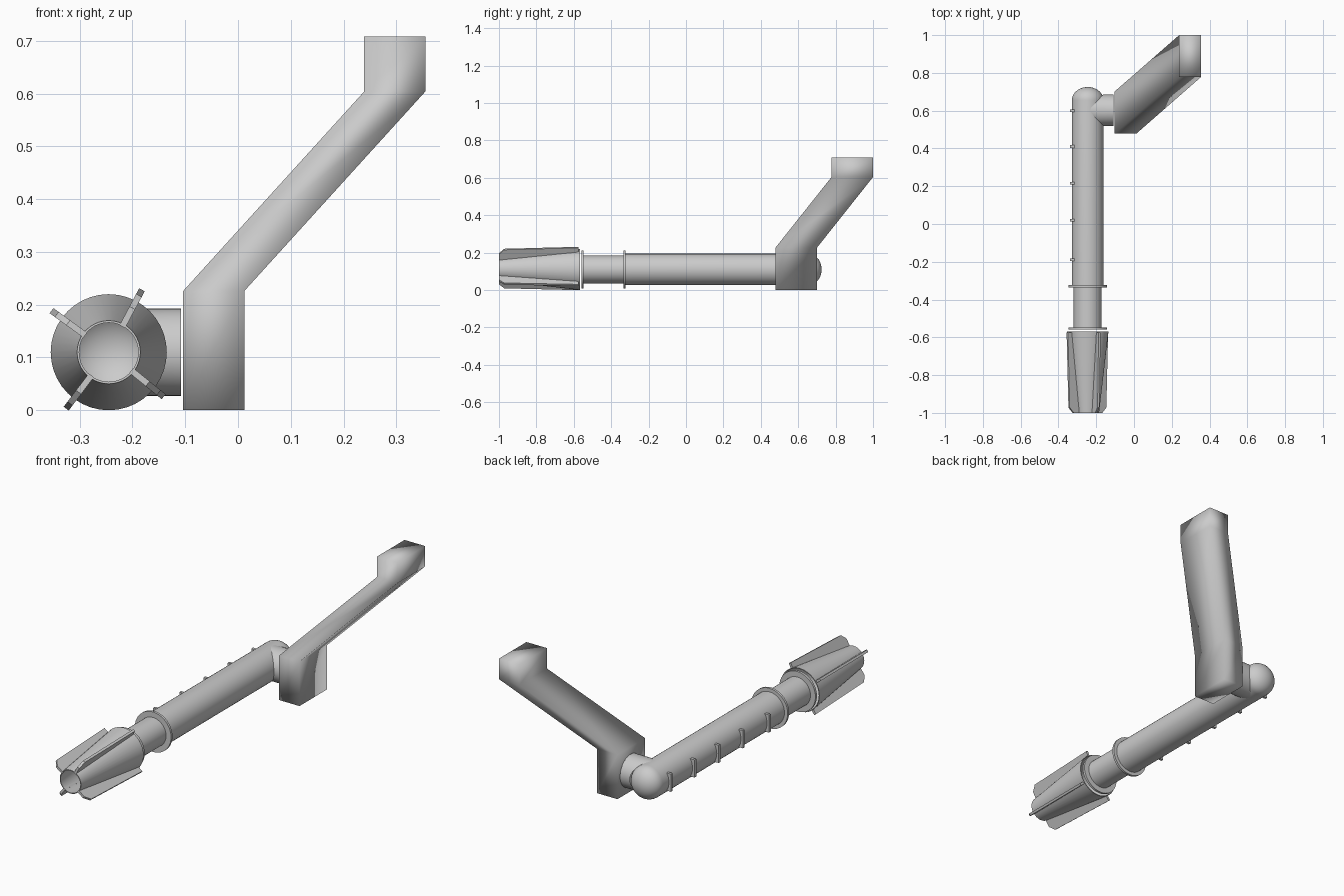
import bpy, bmesh, math
from mathutils import Vector

if "Cube" in bpy.data.objects:
    bpy.data.objects.remove(bpy.data.objects["Cube"])

CX, CZ = -0.245, 0.11      # barrel axis, runs along y
TUBE_R = 0.084
SEG = 40


def finish(name, bm, angle=35, recalc=True):
    if recalc:
        bmesh.ops.recalc_face_normals(bm, faces=bm.faces)
    mesh = bpy.data.meshes.new(name)
    bm.to_mesh(mesh)
    bm.free()
    ob = bpy.data.objects.new(name, mesh)
    bpy.context.collection.objects.link(ob)
    bpy.context.view_layer.objects.active = ob
    ob.select_set(True)
    if angle:
        bpy.ops.object.shade_smooth_by_angle(angle=math.radians(angle))
    else:
        bpy.ops.object.shade_smooth()
    ob.select_set(False)
    return ob


def bridge(bm, a, b):
    for i in range(len(a)):
        j = (i + 1) % len(a)
        bm.faces.new((a[i], a[j], b[j], b[i]))


def lathe(name, profile, closed=False):
    """Turn (y, radius) points about the barrel axis."""
    bm = bmesh.new()
    rings = []
    for y, r in profile:
        rings.append([bm.verts.new((CX + r * math.cos(2 * math.pi * i / SEG), y,
                                    CZ + r * math.sin(2 * math.pi * i / SEG)))
                      for i in range(SEG)])
    for a, b in zip(rings, rings[1:]):
        bridge(bm, a, b)
    if closed:
        bridge(bm, rings[-1], rings[0])
    bmesh.ops.remove_doubles(bm, verts=bm.verts, dist=1e-5)
    return finish(name, bm)


def box(name, lo, hi):
    bm = bmesh.new()
    bmesh.ops.create_cube(bm, size=1)
    for v in bm.verts:
        v.co = Vector(((l + h) / 2 + c * (h - l) for l, h, c in zip(lo, hi, v.co)))
    return finish(name, bm)


# hollow tapered nozzle
lathe("nozzle", [(-1.0, 0.06), (-0.568, 0.11), (-0.568, 0.106), (-1.0, 0.056)], True)

# nozzle fins, chamfered at the front
fin_outline = [(-1.0, 0.055), (-1.0, 0.095), (-0.972, 0.122), (-0.575, 0.134), (-0.575, 0.105)]
for n, deg in enumerate((62, 144, 233, 321)):
    a = math.radians(deg)
    out = Vector((math.cos(a), 0, math.sin(a)))
    side = Vector((-math.sin(a), 0, math.cos(a))) * 0.006
    bm = bmesh.new()
    loops = [[bm.verts.new(Vector((CX, y, CZ)) + out * r + side * s) for y, r in fin_outline]
             for s in (-1, 1)]
    bridge(bm, *loops)
    for loop in loops:
        bm.faces.new(loop)
    finish(f"nozzle_fin_{n + 1}", bm)

# inner pipe and collars
lathe("inner_pipe", [(-0.555, 0.074), (-0.33, 0.074)])
for n, y in enumerate((-0.553, -0.329)):
    lathe(f"collar_{n + 1}", [(y - 0.006, 0.072), (y - 0.006, 0.102),
                              (y + 0.006, 0.102), (y + 0.006, 0.072)], True)

# main tube with rounded back end
dome = [(0.655 + 0.07 * math.sin(t), TUBE_R * math.cos(t))
        for t in (math.pi / 2 * k / 10 for k in range(11))]
lathe("main_tube", [(-0.329, 0.072), (-0.329, TUBE_R)] + dome)

# side ribs
for n, y in enumerate((-0.19, 0.02, 0.215, 0.41, 0.6)):
    box(f"side_rib_{n + 1}", (-0.34, y - 0.007, CZ - 0.045), (-0.31, y + 0.007, CZ + 0.045))

# side connector, trimmed to the curve of the tube
bm = bmesh.new()
R = 0.083
start, end = [], []
for i in range(SEG):
    t = 2 * math.pi * i / SEG
    y, dz = 0.602 + R * math.cos(t), R * math.sin(t)
    start.append(bm.verts.new((CX + math.sqrt(TUBE_R ** 2 - dz ** 2) - 0.002, y, CZ + dz)))
    end.append(bm.verts.new((-0.108, y, CZ + dz)))
bridge(bm, start, end)
bm.faces.new(end)
finish("side_connector", bm)

# slanted handle: a rectangle swept up through four levels
bm = bmesh.new()
W, D = 0.116, 0.222
rings = []
for x, y, z in ((-0.104, 0.478, 0), (-0.104, 0.478, 0.226),
                (0.239, 0.778, 0.604), (0.239, 0.778, 0.708)):
    rings.append([bm.verts.new(p) for p in
                  ((x, y, z), (x + W, y, z), (x + W, y + D, z), (x, y + D, z))])
for a, b in zip(rings, rings[1:]):
    bridge(bm, a, b)
bm.faces.new(rings[0])
bm.faces.new(rings[-1])
finish("slanted_handle", bm, angle=0)
